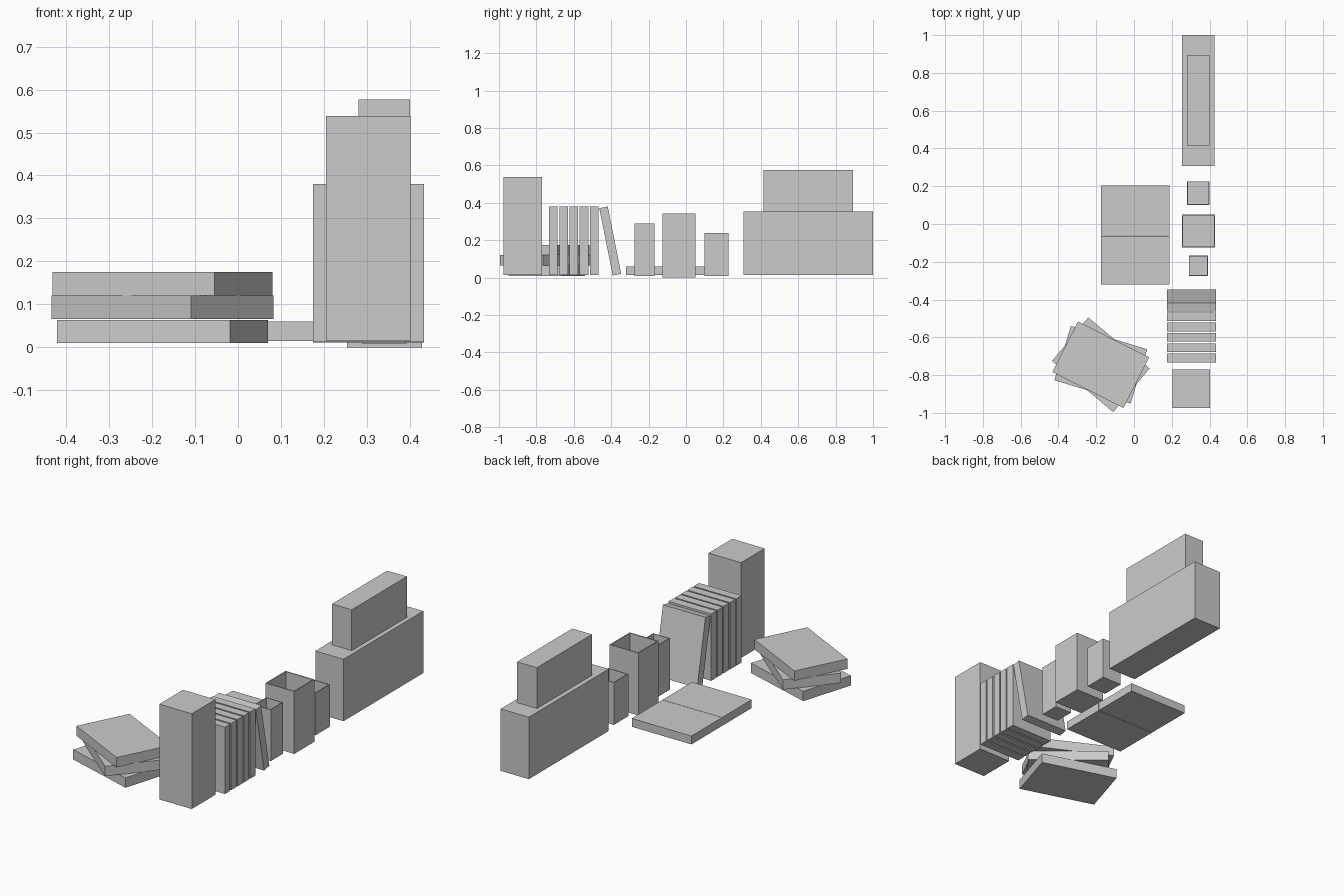
import bpy, bmesh
from math import radians
from mathutils import Matrix, Vector

if "Cube" in bpy.data.objects:
    bpy.data.objects.remove(bpy.data.objects["Cube"])


def block(name, lo, hi, rot=None, wall=None, floor=0.015):
    """Box between two corners, rotated about its centre; wall makes it an open pot."""
    lo, hi = Vector(lo), Vector(hi)
    bm = bmesh.new()
    bmesh.ops.create_cube(bm, size=1, matrix=Matrix.Diagonal((*(hi - lo), 1)))
    if wall:
        top = max(bm.faces, key=lambda f: f.calc_center_median().z)
        bmesh.ops.inset_region(bm, faces=[top], thickness=wall)
        # push the inner rim down to make the cavity
        new = bmesh.ops.extrude_face_region(bm, geom=[top])["geom"]
        verts = [v for v in new if isinstance(v, bmesh.types.BMVert)]
        if top.is_valid:
            bmesh.ops.delete(bm, geom=[top], context='FACES_ONLY')
        bmesh.ops.translate(bm, verts=verts, vec=(0, 0, lo.z - hi.z + floor))
        bmesh.ops.recalc_face_normals(bm, faces=bm.faces)
    mesh = bpy.data.meshes.new(name)
    bm.to_mesh(mesh)
    bm.free()
    ob = bpy.data.objects.new(name, mesh)
    ob.location = (lo + hi) / 2
    if rot:
        ob.rotation_euler = rot
    bpy.context.collection.objects.link(ob)
    return ob


# tall box at the front end of the row
block("tall_box", (0.205, -0.975, 0.015), (0.402, -0.77, 0.538))

# row of upright books and one leaning against them
for i in range(5):
    y = -0.732 + i * 0.0545
    block(f"upright_book_{i + 1}", (0.175, y, 0.013), (0.433, y + 0.046, 0.38))
block("leaning_book", (0.175, -0.428, 0.0125), (0.433, -0.382, 0.3795),
      rot=(radians(11.3), 0, 0))

# open square pots
block("small_pot", (0.29, -0.275, 0.008), (0.392, -0.168, 0.29), wall=0.006)
block("large_pot", (0.254, -0.125, 0.0), (0.429, 0.05, 0.342), wall=0.009)
block("short_pot", (0.28, 0.1, 0.008), (0.4, 0.226, 0.24), wall=0.007)

# wide box with a narrower one on top
block("wide_box", (0.254, 0.308, 0.013), (0.425, 1.0, 0.353))
block("upper_box", (0.28, 0.415, 0.353), (0.4, 0.893, 0.577))

# open book lying flat, two halves
block("open_book_page_left", (-0.175, -0.32, 0.014), (0.187, -0.064, 0.06))
block("open_book_page_right", (-0.175, -0.062, 0.014), (0.187, 0.203, 0.06))

# twisted stack of flat books
for i, (z0, z1, turn) in enumerate([(0.01, 0.064, 17), (0.066, 0.12, 39.8),
                                    (0.121, 0.175, 26.8)]):
    block(f"stacked_book_{i + 1}", (-0.387, -0.895, z0), (0.035, -0.595, z1),
          rot=(0, 0, radians(-turn)))
